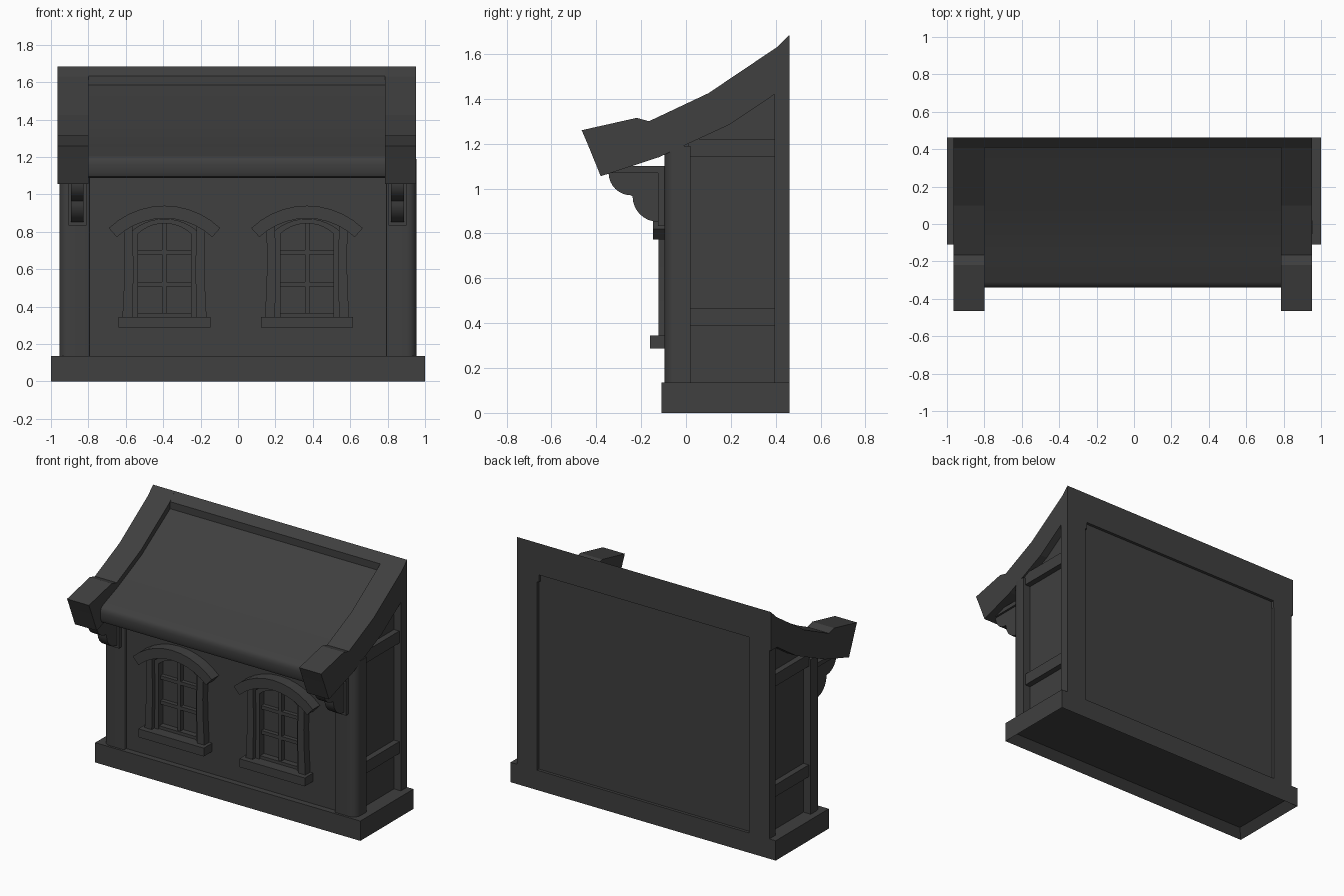
import bpy, bmesh
from math import sin, cos, pi, asin, radians

if "Cube" in bpy.data.objects:
    bpy.data.objects.remove(bpy.data.objects["Cube"])

grey = bpy.data.materials.new("dark_grey")
grey.diffuse_color = (0.05, 0.05, 0.05, 1)
grey.use_nodes = True
grey.node_tree.nodes["Principled BSDF"].inputs["Base Color"].default_value = grey.diffuse_color


def prism(name, pts, axis, a, b, smooth=False):
    """Extrude a 2D profile along an axis: x takes (y,z), y takes (x,z), z takes (x,y)."""
    place = {"x": lambda p, t: (t, p[0], p[1]),
             "y": lambda p, t: (p[0], t, p[1]),
             "z": lambda p, t: (p[0], p[1], t)}[axis]
    bm = bmesh.new()
    lo = [bm.verts.new(place(p, a)) for p in pts]
    hi = [bm.verts.new(place(p, b)) for p in pts]
    bm.faces.new(lo)
    bm.faces.new(hi)
    n = len(pts)
    for i in range(n):
        j = (i + 1) % n
        bm.faces.new((lo[i], lo[j], hi[j], hi[i]))
    bmesh.ops.recalc_face_normals(bm, faces=bm.faces)
    mesh = bpy.data.meshes.new(name)
    bm.to_mesh(mesh)
    bm.free()
    mesh.materials.append(grey)
    ob = bpy.data.objects.new(name, mesh)
    bpy.context.collection.objects.link(ob)
    if smooth:
        activate(ob)
        bpy.ops.object.shade_smooth_by_angle(angle=radians(35))
    return ob


def activate(ob):
    bpy.ops.object.select_all(action="DESELECT")
    ob.select_set(True)
    bpy.context.view_layer.objects.active = ob


def box(name, x0, x1, y0, y1, z0, z1):
    return prism(name, [(x0, y0), (x1, y0), (x1, y1), (x0, y1)], "z", z0, z1)


def arc(cx, cy, r, a0, a1, n=8):
    return [(cx + r * cos(radians(a0 + (a1 - a0) * i / n)),
             cy + r * sin(radians(a0 + (a1 - a0) * i / n))) for i in range(n + 1)]


def arch(cx, half, spring, rise, n=10):
    """Shallow arch from left to right."""
    r = (half ** 2 + rise ** 2) / (2 * rise)
    t = asin(half / r) * 180 / pi
    return arc(cx, spring + rise - r, r, 90 + t, 90 - t, n)


# plinth, hollowed from below
base = box("base", -1, 1, -0.11, 0.462, 0, 0.135)
bm = bmesh.new()
bm.from_mesh(base.data)
bottom = [f for f in bm.faces if f.normal.z < -0.9]
bmesh.ops.inset_region(bm, faces=bottom, thickness=0.075)
bmesh.ops.translate(bm, verts=bottom[0].verts, vec=(0, 0, 0.05))
bm.to_mesh(base.data)
bm.free()

# wall core: front wall, recessed side and back panels
wall = prism("wall_core", [(-0.07, 0.1), (0.442, 0.1), (0.442, 1.52), (0.395, 1.47),
                           (0.19, 1.33), (-0.07, 1.2)], "x", -0.9, 0.9)

# roof slab with rounded eave
prism("roof", [(0.42, 1.59), (0.41, 1.585), (0.10, 1.385), (-0.165, 1.262), (-0.31, 1.207),
               (-0.328, 1.197), (-0.338, 1.18), (-0.34, 1.16), (-0.338, 1.115),
               (-0.328, 1.095), (-0.31, 1.087), (-0.10, 1.16), (0.19, 1.30), (0.42, 1.46)],
      "x", -0.82, 0.81, True)

# beam along the back top edge
prism("ridge_beam", [(0.41, 1.47), (0.462, 1.47), (0.462, 1.685), (0.41, 1.633)],
      "x", -0.82, 0.82)

rake = [(-0.465, 1.26), (-0.22, 1.315), (-0.165, 1.30), (0.10, 1.425), (0.405, 1.63),
        (0.462, 1.685), (0.462, 1.42), (0.395, 1.42), (0.19, 1.283), (-0.12, 1.14),
        (-0.38, 1.055), (-0.435, 1.19)]
bracket = ([(-0.1, 1.075), (-0.345, 1.075)] + arc(-0.245, 1.07, 0.1, 180, 270)
           + arc(-0.125, 0.965, 0.113, 180, 270) + [(-0.1, 0.85)])

for side, s in (("left", -1), ("right", 1)):
    # curved roof-edge beam
    d = -0.006
    prism(side + "_roof_beam", rake, "x", s * 0.793 + d, s * 0.958 + d)
    # rounded front post and square back post
    post = [(0.793, 0.02), (0.793, -0.085)] + arc(0.803, -0.085, 0.01, 180, 270, 3) \
        + arc(0.9, -0.04, 0.055, 270, 360) + [(0.955, 0.02)]
    prism(side + "_front_post", [(x * s, y) for x, y in post], "z", 0.13, 1.19, True)
    box(side + "_back_post", s * 0.8, s * 0.952, 0.395, 0.462, 0.13, 1.48)
    # side rails
    for label, z0, z1 in (("lower", 0.387, 0.468), ("upper", 1.14, 1.222)):
        box(f"{side}_{label}_rail", s * 0.86, s * 0.94, 0.01, 0.4, z0, z1)
    # scrolled eave bracket
    c = s * 0.856 - 0.003
    prism(side + "_bracket", bracket, "x", c - 0.034, c + 0.034, True)
    box(side + "_bracket_plate", c - 0.048, c + 0.048, -0.125, -0.09, 0.833, 1.08)
    box(side + "_bracket_cap", c - 0.048, c + 0.048, -0.345, -0.09, 1.07, 1.1)

for side, c in (("left", -0.393), ("right", 0.369)):
    name = side + "_window_"
    # recess cut into the wall
    cutter = prism(name + "cutter", [(c - 0.16, 0.34)] + arch(c, 0.16, 0.79, 0.06)
                   + [(c + 0.16, 0.34)], "y", -0.2, -0.045)
    cutter.hide_render = True
    mod = wall.modifiers.new("recess", "BOOLEAN")
    mod.object, mod.operation, mod.solver = cutter, "DIFFERENCE", "EXACT"
    activate(wall)
    bpy.ops.object.modifier_apply(modifier=mod.name)
    bpy.data.objects.remove(cutter)
    # arched casing
    prism(name + "frame", [(c - 0.175, 0.34)] + arch(c, 0.175, 0.805, 0.065)
          + [(c + 0.175, 0.34), (c + 0.142, 0.34)]
          + arch(c, 0.142, 0.79, 0.055)[::-1] + [(c - 0.142, 0.34)], "y", -0.095, -0.04)
    # glazing bars
    box(name + "bottom_bar", c - 0.15, c + 0.15, -0.085, -0.04, 0.34, 0.365)
    box(name + "upright_bar", c - 0.012, c + 0.012, -0.075, -0.04, 0.35, 0.85)
    for i, z in enumerate((0.52, 0.69)):
        box(f"{name}cross_bar_{i}", c - 0.15, c + 0.15, -0.073, -0.04, z - 0.012, z + 0.012)
    # flared jambs
    for s in (-1, 1):
        jamb = [(0.172, 0.34), (0.225, 0.34), (0.217, 0.5), (0.213, 0.65), (0.217, 0.81),
                (0.172, 0.84), (0.165, 0.6)]
        prism(name + ("jamb_a" if s < 0 else "jamb_b"),
              [(c + s * x, z) for x, z in jamb], "y", -0.123, -0.06)
    # sill and arched hood
    box(name + "sill", c - 0.247, c + 0.247, -0.16, -0.06, 0.288, 0.345)
    prism(name + "hood", arch(c, 0.298, 0.82, 0.12) + arch(c, 0.255, 0.772, 0.1)[::-1],
          "y", -0.147, -0.06, True)
